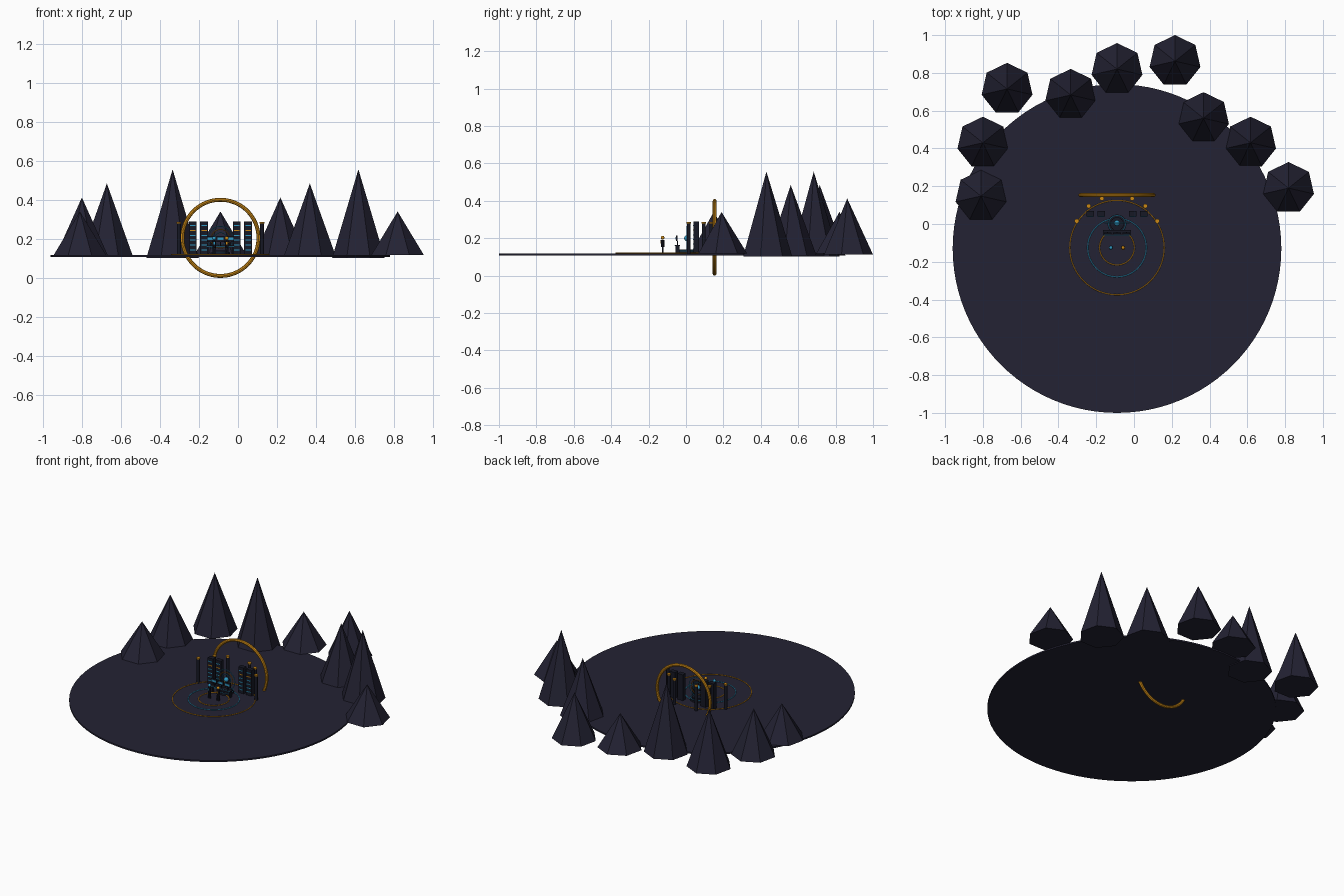
import bpy, math
from mathutils import Vector

cube = bpy.data.objects.get("Cube")
if cube:
    bpy.data.objects.remove(cube)


def material(name, r, g, b):
    m = bpy.data.materials.new(name)
    m.use_nodes = True
    m.diffuse_color = (r, g, b, 1)
    m.node_tree.nodes["Principled BSDF"].inputs["Base Color"].default_value = (r, g, b, 1)
    return m


NAVY = material("night navy", 0.017, 0.016, 0.033)
DARK = material("dark metal", 0.008, 0.009, 0.018)
GOLD = material("amber gold", 0.60, 0.25, 0.008)
CYAN = material("glow cyan", 0.03, 0.32, 0.55)

CX, CY, FLOOR = -0.09, -0.125, 0.118


def finish(name, mat, smooth=False):
    ob = bpy.context.object
    ob.name = name
    ob.data.materials.clear()
    ob.data.materials.append(mat)
    if smooth:
        bpy.ops.object.shade_smooth_by_angle()
    return ob


def box(name, mat, loc, size, turn=0):
    bpy.ops.mesh.primitive_cube_add(size=1, location=loc, rotation=(0, 0, turn))
    bpy.context.object.scale = size
    return finish(name, mat)


def cylinder(name, mat, loc, radius, depth, sides=12, top=None):
    bpy.ops.mesh.primitive_cone_add(vertices=sides, radius1=radius, depth=depth,
                                    radius2=radius if top is None else top, location=loc)
    return finish(name, mat, True)


def ring(name, mat, loc, radius, thick, upright=False, segments=64):
    bpy.ops.mesh.primitive_torus_add(location=loc, major_radius=radius, minor_radius=thick,
                                     major_segments=segments, minor_segments=8,
                                     rotation=(math.pi / 2 if upright else 0, 0, 0))
    return finish(name, mat, True)


# Ground disc with inlaid rings
cylinder("ground", NAVY, (CX, -0.13, FLOOR - 0.005), 0.87, 0.01, 96)
for radius, mat in ((0.25, GOLD), (0.155, CYAN), (0.092, GOLD)):
    ring("floor_ring", mat, (CX, CY, FLOOR + 0.002), radius, 0.003)

# Seven-sided peaks, heights repeating in fours
spots = [(-0.81, 0.148), (-0.80, 0.43), (-0.672, 0.715), (-0.335, 0.683), (-0.09, 0.82),
         (0.217, 0.862), (0.368, 0.56), (0.617, 0.43), (0.818, 0.19)]
for i, (x, y) in enumerate(spots):
    step = i % 4
    base, apex = 0.117 - 0.005 * step, 0.34 + 0.072 * step
    bpy.ops.mesh.primitive_cone_add(vertices=7, radius1=0.138, radius2=0, depth=apex - base,
                                    location=(x, y, (base + apex) / 2))
    finish("peak", NAVY)

# Great upright ring behind the stage
ring("great_ring", GOLD, (CX, 0.153, 0.205), 0.195, 0.01, True, 80)

# Capped pillars along an arc, and server racks, mirrored about the centre
for side in (-1, 1):
    for dx, y in ((0.213, 0.015), (0.15, 0.095), (0.08, 0.135)):
        x = CX + side * dx
        cylinder("pillar", DARK, (x, y, FLOOR + 0.08), 0.01, 0.16)
        cylinder("pillar_cap", GOLD, (x, y, FLOOR + 0.164), 0.012, 0.008)
    for dx in (0.084, 0.142):
        x, y = CX + side * dx, 0.055
        box("rack", DARK, (x, y, FLOOR + 0.086), (0.04, 0.03, 0.172))
        for k in range(6):
            box("rack_light", GOLD if k == 4 else CYAN,
                (x, y - 0.016, FLOOR + 0.025 + 0.025 * k), (0.028, 0.004, 0.005))

# Stepped platform and projected rings
cylinder("platform", DARK, (CX, 0.0, FLOOR + 0.006), 0.05, 0.012, 24)
cylinder("platform_step", DARK, (CX, 0.0, FLOOR + 0.016), 0.036, 0.01, 24)
ring("platform_trim", CYAN, (CX, 0.0, FLOOR + 0.013), 0.045, 0.002)
for radius, mat in ((0.064, CYAN), (0.048, GOLD), (0.032, CYAN)):
    ring("projected_ring", mat, (CX, 0.005, 0.2), radius, 0.0022, True, 40)
bpy.ops.mesh.primitive_ico_sphere_add(subdivisions=2, radius=0.016, location=(CX, 0.005, 0.2))
finish("core", CYAN, True)

# Console desk with screens
box("desk_top", DARK, (CX, -0.045, 0.162), (0.15, 0.028, 0.006))
box("desk_edge", CYAN, (CX, -0.06, 0.162), (0.146, 0.003, 0.003))
for side in (-1, 1):
    box("desk_leg", DARK, (CX + side * 0.065, -0.045, 0.139), (0.008, 0.02, 0.042))
for dx in (-0.05, 0, 0.05):
    box("screen_stand", DARK, (CX + dx, -0.045, 0.175), (0.006, 0.006, 0.022))
    box("screen", DARK, (CX + dx, -0.05, 0.2), (0.04, 0.008, 0.03))
    box("screen_glow", CYAN, (CX + dx, -0.055, 0.2), (0.032, 0.003, 0.012))

# Two standing figures
for side, mat in ((-1, CYAN), (1, GOLD)):
    x = CX + side * 0.032
    for leg in (-1, 1):
        box("figure_leg", DARK, (x + leg * 0.005, CY, FLOOR + 0.018), (0.007, 0.008, 0.036))
    cylinder("figure_body", DARK, (x, CY, FLOOR + 0.054), 0.009, 0.038, 10, 0.011)
    box("figure_badge", mat, (x, CY - 0.011, FLOOR + 0.06), (0.008, 0.003, 0.012))
    bpy.ops.mesh.primitive_uv_sphere_add(segments=12, ring_count=8, radius=0.01,
                                         location=(x, CY, FLOOR + 0.085))
    finish("figure_head", mat, True)
